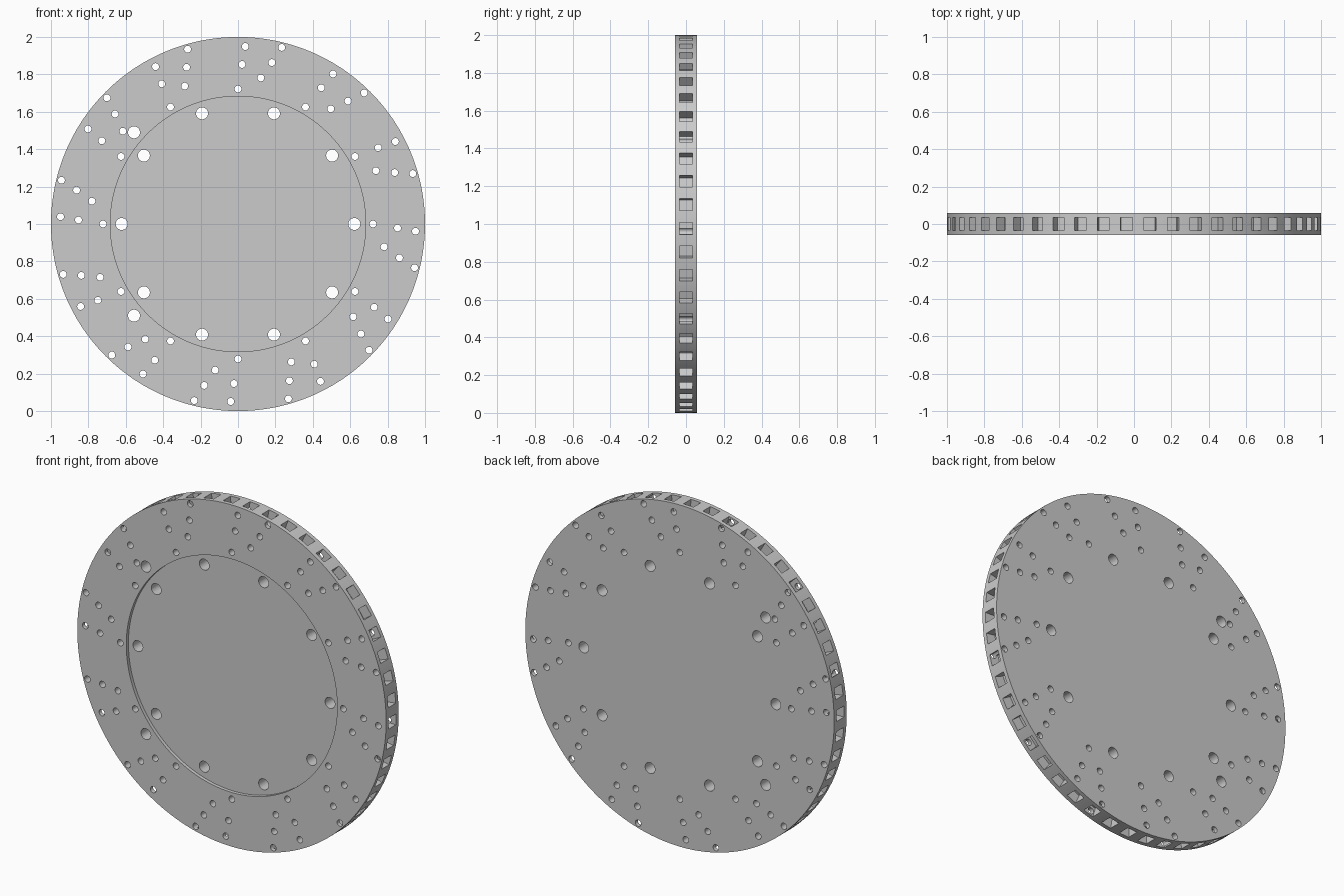
import bpy, bmesh, math
from mathutils import Matrix

if "Cube" in bpy.data.objects:
    bpy.data.objects.remove(bpy.data.objects["Cube"])

R, HALF = 1.0, 0.058            # disc radius and half thickness
CENTRE = Matrix.Translation((0, 0, 1))
LAY = Matrix.Rotation(math.pi / 2, 4, 'X')   # turns cylinder axis to y


def make_object(name, bm):
    mesh = bpy.data.meshes.new(name)
    bm.to_mesh(mesh)
    bm.free()
    ob = bpy.data.objects.new(name, mesh)
    bpy.context.collection.objects.link(ob)
    return ob


def add_cylinder(bm, x, z, y, radius, depth, segments):
    bmesh.ops.create_cone(bm, cap_ends=True, segments=segments,
                          radius1=radius, radius2=radius, depth=depth,
                          matrix=CENTRE @ Matrix.Translation((x, y, z)) @ LAY)


def turn(x, z, a):
    """Rotate a point clockwise, seen from the front."""
    return (x * math.cos(a) + z * math.sin(a), z * math.cos(a) - x * math.sin(a))


# Main disc
bm = bmesh.new()
add_cylinder(bm, 0, 0, 0, R, 2 * HALF, 200)
disc = make_object("perforated_disc", bm)

# Shallow round recess in the front face
bm = bmesh.new()
add_cylinder(bm, 0, 0, -HALF - 0.03, 0.683, 0.1, 128)
recess = make_object("recess_cutter", bm)

# Through holes: twelve clusters of six, a ring of ten, and two extras
bm = bmesh.new()
cluster = [(0, .722), (.0215, .853), (.039, .949),
           (.122, .781), (.181, .863), (.234, .944)]
for k in range(12):
    for p in cluster:
        add_cylinder(bm, *turn(*p, k * math.pi / 6), 0, 0.0185, 0.4, 20)
for k in range(10):
    add_cylinder(bm, *turn(0, .622, math.pi / 10 + k * math.pi / 5), 0, 0.032, 0.4, 28)
for z in (.49, -.49):
    add_cylinder(bm, -.556, z, 0, 0.032, 0.4, 28)
holes = make_object("hole_cutter", bm)

# Square pockets around the rim
bm = bmesh.new()
DEPTH = 0.06
for k in range(50):
    a = -0.04 + k * math.tau / 50
    bmesh.ops.create_cube(bm, size=1, matrix=CENTRE @ Matrix.Rotation(a, 4, 'Y')
                          @ Matrix.Translation((0, 0, R - DEPTH + 0.1))
                          @ Matrix.Diagonal((0.064, 0.068, 0.2, 1)))
pockets = make_object("pocket_cutter", bm)

# Cut everything out of the disc, then remove the cutters
bpy.context.view_layer.objects.active = disc
disc.select_set(True)
for cutter in (recess, pockets, holes):
    cutter.hide_render = True
    mod = disc.modifiers.new(cutter.name, 'BOOLEAN')
    mod.operation = 'DIFFERENCE'
    mod.solver = 'EXACT'
    mod.object = cutter
    bpy.ops.object.modifier_apply(modifier=mod.name)
    bpy.data.objects.remove(cutter, do_unlink=True)

bpy.ops.object.shade_smooth_by_angle(angle=math.radians(30))
